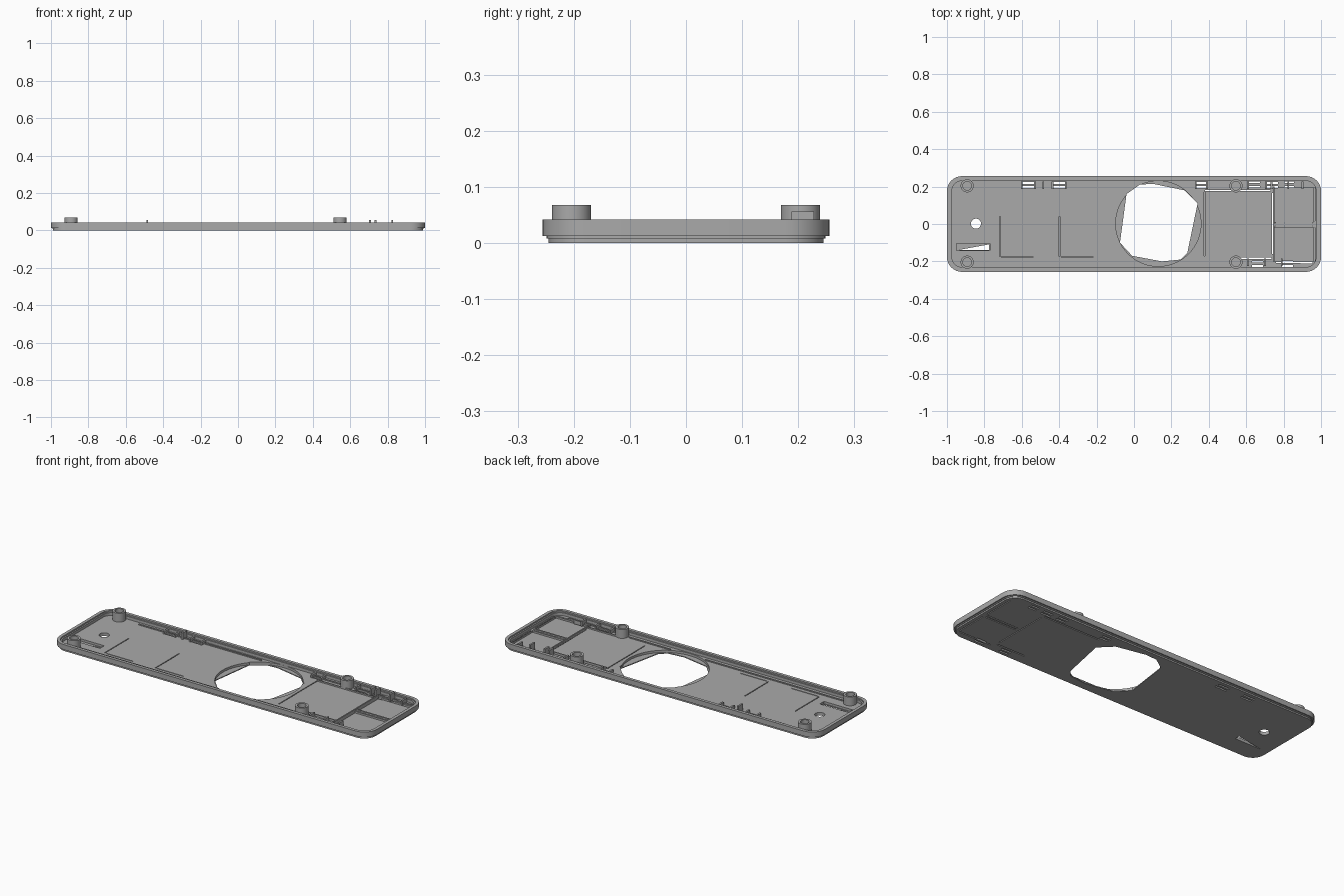
import bpy, bmesh, math

grey = bpy.data.materials.new("plain grey")
grey.diffuse_color = (0.4, 0.4, 0.4, 1)


def make(name, bm, smooth=False):
    bmesh.ops.recalc_face_normals(bm, faces=bm.faces)
    me = bpy.data.meshes.new(name)
    bm.to_mesh(me)
    bm.free()
    ob = bpy.data.objects.new(name, me)
    bpy.context.collection.objects.link(ob)
    me.materials.append(grey)
    if smooth:
        bpy.context.view_layer.objects.active = ob
        ob.select_set(True)
        bpy.ops.object.shade_smooth_by_angle(angle=math.radians(30))
        ob.select_set(False)
    return ob


def prism(bm, pts, z0, z1):
    lo = [bm.verts.new((x, y, z0)) for x, y in pts]
    hi = [bm.verts.new((x, y, z1)) for x, y in pts]
    bm.faces.new(lo[::-1])
    bm.faces.new(hi)
    n = len(pts)
    for i in range(n):
        j = (i + 1) % n
        bm.faces.new((lo[i], lo[j], hi[j], hi[i]))


def box(bm, x0, x1, y0, y1, z0, z1):
    prism(bm, [(x0, y0), (x1, y0), (x1, y1), (x0, y1)], z0, z1)


def circle(cx, cy, r, n=32):
    return [(cx + r * math.cos(2 * math.pi * i / n),
             cy + r * math.sin(2 * math.pi * i / n)) for i in range(n)]


def rounded(inset, r=0.08, n=8):
    pts = []
    for k, (sx, sy) in enumerate([(1, 1), (-1, 1), (-1, -1), (1, -1)]):
        for i in range(n + 1):
            a = math.pi / 2 * (k + i / n)
            pts.append((sx * (1 - r) + (r - inset) * math.cos(a),
                        sy * (0.256 - r) + (r - inset) * math.sin(a)))
    return pts


FLOOR = 0.018

# Tray shell: stepped foot, outer wall, lip and floor as stacked outlines
bm = bmesh.new()
profile = [(0.011, 0), (0.011, 0.008), (0.007, 0.008), (0.007, 0.013), (0, 0.013),
           (0, 0.042), (0.018, 0.042), (0.018, 0.034), (0.026, 0.034), (0.026, FLOOR)]
rings = [[bm.verts.new((x, y, z)) for x, y in rounded(d)] for d, z in profile]
n = len(rings[0])
for a, b in zip(rings, rings[1:]):
    for i in range(n):
        j = (i + 1) % n
        bm.faces.new((a[i], a[j], b[j], b[i]))
bm.faces.new(rings[0][::-1])
bm.faces.new(rings[-1])
tray = make("tray", bm, True)

# Pockets that leave a thin bottom skin
pockets = bmesh.new()
prism(pockets, circle(0.13, 0.002, 0.228, 64), 0.005, 0.1)
box(pockets, -0.95, -0.77, -0.143, -0.105, 0.005, 0.1)
for y0, y1 in ((0.012, 0.195), (-0.2, -0.018)):
    box(pockets, 0.75, 0.96, y0, y1, 0.008, 0.1)
for x in (-0.72, -0.4):
    box(pockets, x, x + 0.005, -0.175, 0.04, 0.008, 0.1)
    box(pockets, x + 0.012, x + 0.18, -0.179, -0.174, 0.008, 0.1)
box(pockets, 0.375, 0.38, -0.17, 0.17, 0.008, 0.1)

# Openings that go right through the floor
holes = bmesh.new()
prism(holes, [(-0.04, 0.16), (0.03, 0.21), (0.1, 0.215), (0.27, 0.18), (0.34, 0.11),
              (0.285, -0.155), (0.25, -0.19), (0.15, -0.2), (-0.01, -0.17),
              (-0.075, -0.1)][::-1], -0.1, 0.1)
prism(holes, circle(-0.845, 0.002, 0.027, 20), -0.1, 0.1)
prism(holes, [(-0.94, -0.139), (-0.775, -0.139), (-0.775, -0.109)], -0.1, 0.1)
for x, y, w in [(-0.565, 0.208, 0.07), (-0.4, 0.208, 0.07), (0.36, 0.208, 0.055),
                (0.645, 0.212, 0.06), (0.74, 0.208, 0.06), (0.83, 0.212, 0.05),
                (0.66, -0.213, 0.06), (0.82, -0.213, 0.06)]:
    box(holes, x - w / 2, x + w / 2, y + 0.006, y + 0.016, -0.1, 0.1)
    box(holes, x - w / 2, x + w / 2, y - 0.016, y - 0.006, -0.1, 0.1)
# Narrow slots beside the large panel and the two small compartments
for b in [(0.38, 0.73, 0.176, 0.183), (0.56, 0.735, -0.187, -0.18),
          (0.737, 0.742, -0.16, 0.165), (0.76, 0.955, 0.002, 0.008),
          (0.76, 0.955, -0.014, -0.008), (0.964, 0.969, 0.015, 0.195),
          (0.964, 0.969, -0.2, -0.02), (0.76, 0.955, -0.21, -0.204)]:
    box(holes, *b, -0.1, 0.1)

for name, cutter in (("pocket_cutter", pockets), ("hole_cutter", holes)):
    cut = make(name, cutter)
    mod = tray.modifiers.new(name, 'BOOLEAN')
    mod.operation = 'DIFFERENCE'
    mod.solver = 'EXACT'
    mod.use_self = True
    mod.object = cut
    cut.hide_render = True
    cut.hide_viewport = True

# Screw bosses: hollow posts
for k, (x, y) in enumerate((x, s * 0.204) for x in (-0.892, 0.545) for s in (1, -1)):
    bm = bmesh.new()
    loops = [[bm.verts.new((px, py, z)) for px, py in circle(x, y, r)]
             for r, z in ((0.035, 0.014), (0.035, 0.068), (0.023, 0.068), (0.023, 0.022))]
    for a, b in zip(loops, loops[1:]):
        for i in range(32):
            j = (i + 1) % 32
            bm.faces.new((a[i], a[j], b[j], b[i]))
    bm.faces.new(loops[0][::-1])
    bm.faces.new(loops[-1])
    make(f"screw_boss_{k + 1}", bm, True)

# Thin stiffening ribs along both long walls
bm = bmesh.new()
for x0, x1, y in [(-0.77, -0.36, 0.208), (-0.36, 0.0, 0.212), (0.32, 0.5, 0.208),
                  (0.59, 0.96, 0.208), (-0.85, 0.02, -0.204), (0.24, 0.5, -0.204),
                  (0.58, 0.89, -0.213)]:
    box(bm, x0, x1, y - 0.004, y + 0.004, 0.012, 0.023)
make("side_ribs", bm)

# Walls around the compartments
bm = bmesh.new()
box(bm, 0.743, 0.75, -0.2, 0.2, 0.012, 0.028)
box(bm, 0.75, 0.96, -0.007, 0.001, 0.012, 0.024)
box(bm, 0.38, 0.74, 0.17, 0.176, 0.012, 0.026)
box(bm, 0.56, 0.74, -0.18, -0.174, 0.012, 0.026)
make("compartment_walls", bm)

# Small upright snap clips
bm = bmesh.new()
for x, y, h in [(-0.485, 0.208, 0.056), (0.705, 0.208, 0.056), (0.735, 0.208, 0.056),
                (0.825, 0.208, 0.056), (0.61, 0.208, 0.04), (0.9, 0.208, 0.04),
                (0.7, -0.205, 0.04), (0.61, -0.205, 0.04), (0.79, -0.205, 0.04),
                (-0.6, 0.208, 0.034), (-0.53, 0.208, 0.034), (-0.435, 0.208, 0.034),
                (-0.365, 0.208, 0.034), (0.33, 0.208, 0.034), (0.39, 0.208, 0.034)]:
    box(bm, x - 0.005, x + 0.005, y - 0.02, y + 0.02, 0.012, h)
make("snap_clips", bm)
